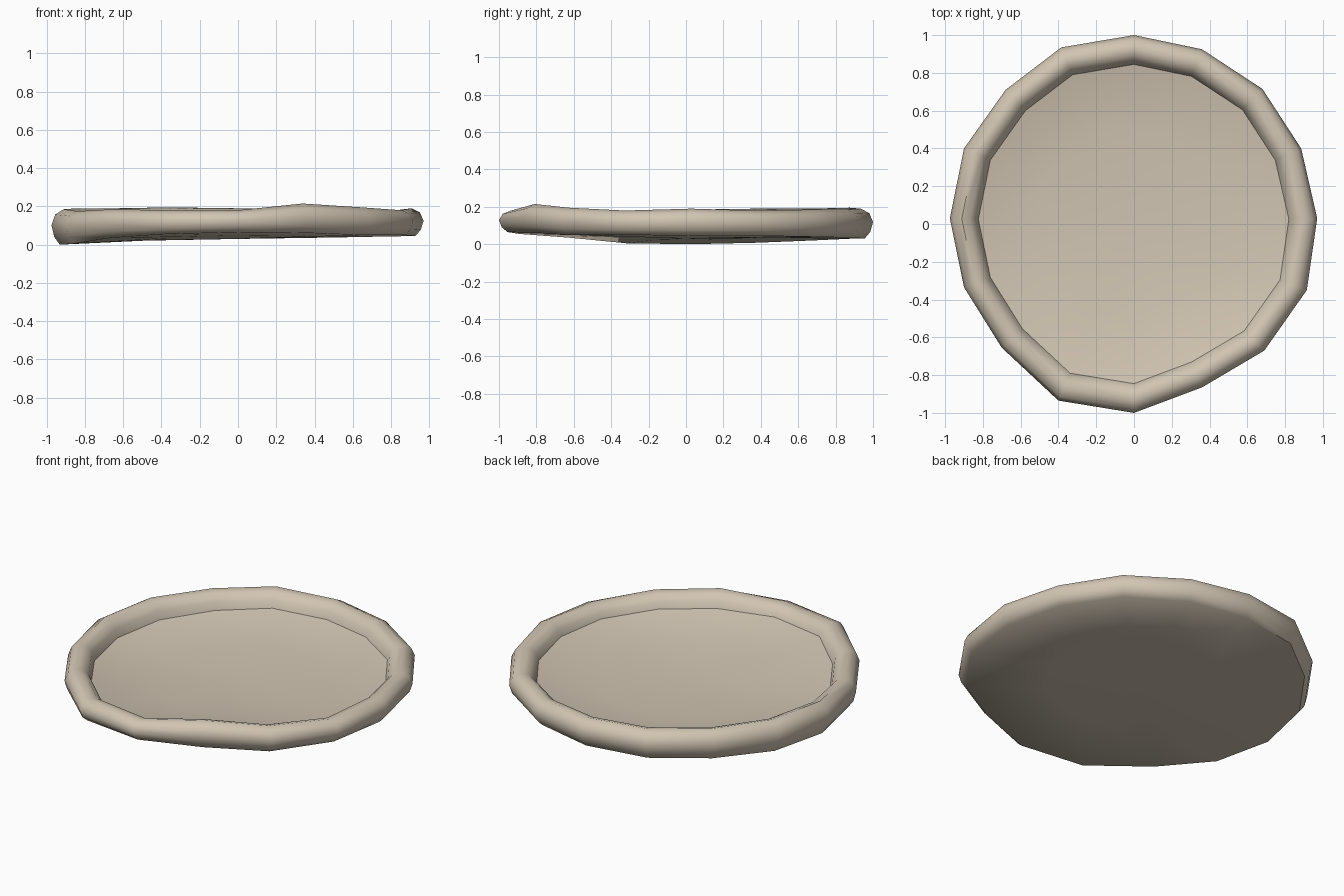
import bpy, bmesh, math

if "Cube" in bpy.data.objects:
    bpy.data.objects.remove(bpy.data.objects["Cube"])

# hand-shaped outline: x, y, top height, bottom height for the 16 corners
RIM = [(0, 1, .19, .03), (.36, .925, .185, .035), (.68, .715, .185, .04),
       (.885, .40, .18, .045), (.97, .03, .19, .045), (.915, -.35, .18, .05),
       (.69, -.67, .195, .05), (.36, -.865, .215, .062), (0, -1, .18, .065),
       (-.40, -.935, .18, .055), (-.70, -.655, .185, .035), (-.90, -.335, .175, .005),
       (-.975, .03, .185, 0), (-.90, .40, .19, .008), (-.68, .71, .19, .02),
       (-.385, .935, .195, .03)]

clay = bpy.data.materials.new("pale clay")
clay.diffuse_color = (0.64, 0.56, 0.45, 1)
clay.use_nodes = True
clay.node_tree.nodes["Principled BSDF"].inputs["Base Color"].default_value = clay.diffuse_color


def ringed(name, profile, centre_first=None, centre_last=None):
    """Sweep a profile of (radial scale, height 0..1 between bottom and top, centre blend)."""
    bm = bmesh.new()
    rings = []
    for scale, t, blend, z0 in profile:
        ring = []
        for x, y, top, bot in RIM:
            z = (bot + (top - bot) * t) * (1 - blend) + z0 * blend
            ring.append(bm.verts.new((x * scale, y * scale, z)))
        rings.append(ring)
    n = len(RIM)
    for a, b in zip(rings, rings[1:]):
        for i in range(n):
            bm.faces.new((a[i], a[(i + 1) % n], b[(i + 1) % n], b[i]))
    for ring, z in ((rings[0], centre_first), (rings[-1], centre_last)):
        c = bm.verts.new((0, 0, z))
        for i in range(n):
            bm.faces.new((ring[i], ring[(i + 1) % n], c))
    bmesh.ops.recalc_face_normals(bm, faces=bm.faces)
    me = bpy.data.meshes.new(name)
    bm.to_mesh(me)
    bm.free()
    me.materials.append(clay)
    ob = bpy.data.objects.new(name, me)
    bpy.context.collection.objects.link(ob)
    bpy.context.view_layer.objects.active = ob
    ob.select_set(True)
    bpy.ops.object.shade_smooth_by_angle(angle=math.radians(50))
    return ob


# dish: flat underside, rounded rim, shallow hollow
ringed("dish", [
    (.50, 0, .6, .035), (.955, 0, 0, 0),                      # underside
    (.985, .22, 0, 0), (1, .55, 0, 0), (.98, .85, 0, 0),      # outer rim
    (.935, 1, 0, 0), (.89, .92, 0, 0), (.86, .72, 0, 0),      # rolled top
    (.845, .45, 0, 0),
    (.70, .30, .3, .06), (.50, .20, .6, .055), (.25, .1, .9, .046),  # hollow
], centre_first=.03, centre_last=.044)
